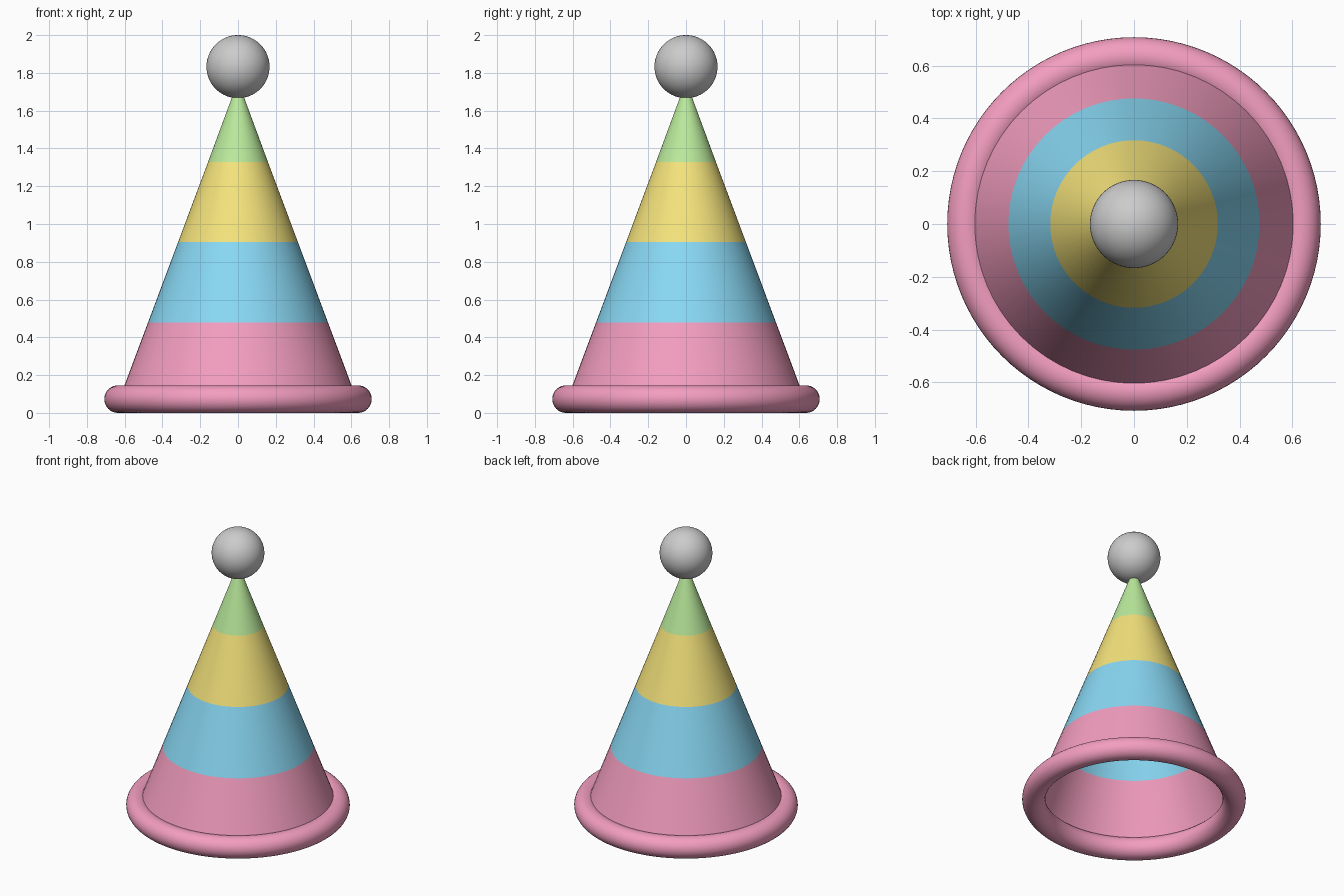
import bpy, bmesh, math

if "Cube" in bpy.data.objects:
    bpy.data.objects.remove(bpy.data.objects["Cube"])

SEG = 64
BASE_Z, APEX_Z, BASE_R = 0.055, 1.752, 0.635
BANDS = 4


def material(name, rgb):
    m = bpy.data.materials.new(name)
    m.diffuse_color = (*rgb, 1)
    m.use_nodes = True
    m.node_tree.nodes["Principled BSDF"].inputs["Base Color"].default_value = m.diffuse_color
    return m


pink = material("pink", (0.90, 0.34, 0.52))
blue = material("sky_blue", (0.25, 0.69, 0.91))
yellow = material("yellow", (0.91, 0.77, 0.20))
green = material("green", (0.49, 0.82, 0.33))


def smooth(ob):
    for p in ob.data.polygons:
        p.use_smooth = True


# Hollow paper cone, one open ring per colour band
step = (APEX_Z - BASE_Z) / BANDS
for i, mat in enumerate((pink, blue, yellow, green)):
    r0 = BASE_R * (1 - i / BANDS)
    r1 = max(BASE_R * (1 - (i + 1) / BANDS), 0.002)
    bm = bmesh.new()
    bmesh.ops.create_cone(bm, cap_ends=False, segments=SEG,
                          radius1=r0, radius2=r1, depth=step)
    me = bpy.data.meshes.new("cone_band_" + mat.name)
    bm.to_mesh(me)
    bm.free()
    me.materials.append(mat)
    band = bpy.data.objects.new("cone_band_" + mat.name, me)
    band.location.z = BASE_Z + step * (i + 0.5)
    bpy.context.collection.objects.link(band)
    smooth(band)

# Rolled brim
bpy.ops.mesh.primitive_torus_add(major_radius=0.635, minor_radius=0.073,
                                 major_segments=96, minor_segments=32,
                                 location=(0, 0, 0.073))
brim = bpy.context.object
brim.name = "brim"
brim.data.materials.append(pink)
smooth(brim)

# Pompom ball on the tip
bpy.ops.mesh.primitive_uv_sphere_add(segments=64, ring_count=32, radius=0.167,
                                     location=(0, 0, 1.833))
ball = bpy.context.object
ball.name = "pompom"
smooth(ball)
